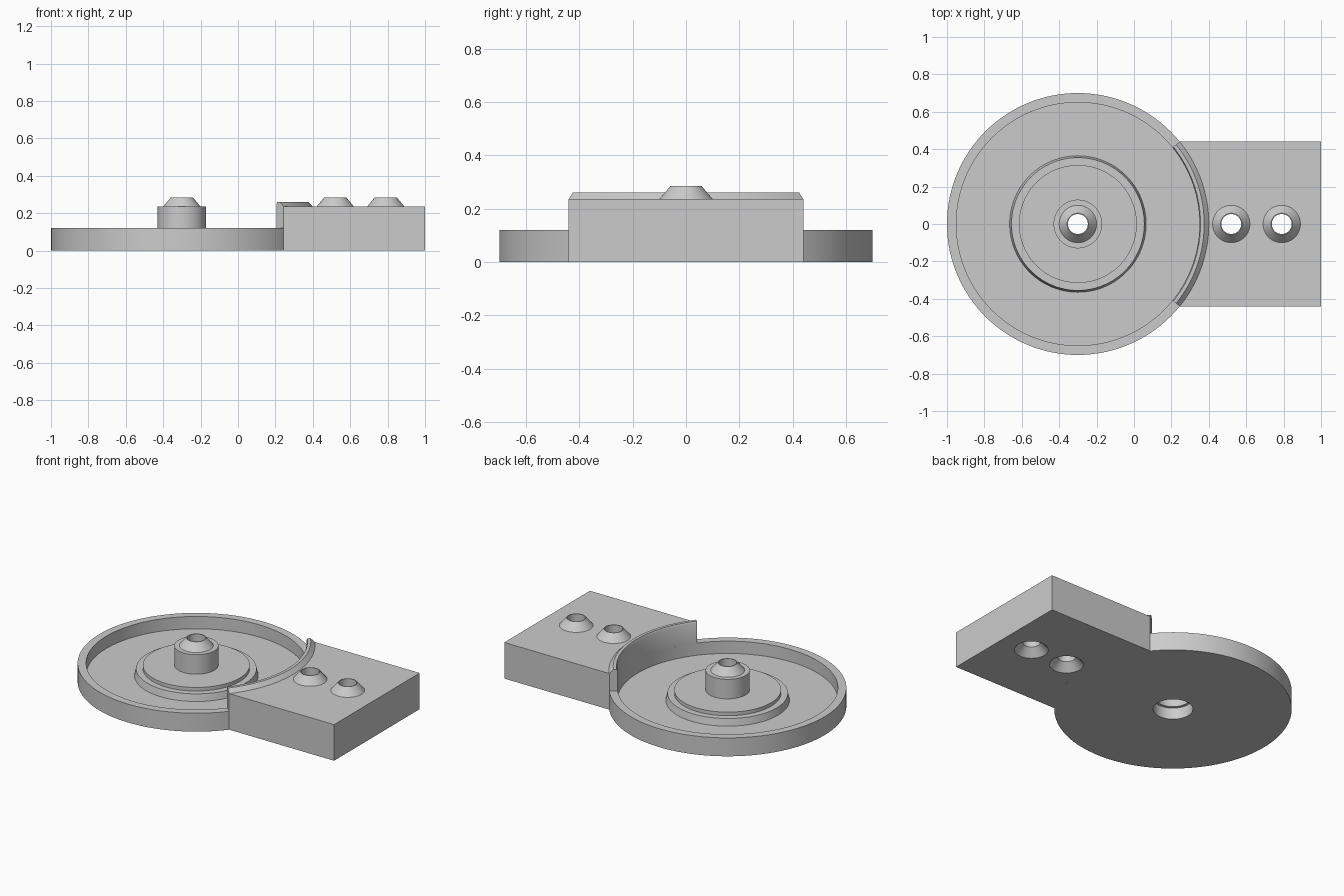
import bpy, bmesh, math

if "Cube" in bpy.data.objects:
    bpy.data.objects.remove(bpy.data.objects["Cube"], do_unlink=True)

# Single grey material
GREY = (0.6, 0.6, 0.6, 1)
grey = bpy.data.materials.new("light_grey")
grey.use_nodes = True
grey.diffuse_color = GREY
grey.node_tree.nodes["Principled BSDF"].inputs["Base Color"].default_value = GREY

# Main dimensions
DISH_X, DISH_R, DISH_H, RIM_IN = -0.30, 0.70, 0.12, 0.65
HALF_W, BLOCK_H = 0.44, 0.235
HOLE_R, BUMP_R, BUMP_TOP = 0.053, 0.10, 0.285
PEG_XS = (0.52, 0.79)
ARC = math.asin(HALF_W / DISH_R)


def finish(name, bm):
    """Turn a bmesh into a shaded object."""
    bmesh.ops.recalc_face_normals(bm, faces=bm.faces)
    mesh = bpy.data.meshes.new(name)
    bm.to_mesh(mesh)
    bm.free()
    mesh.materials.append(grey)
    ob = bpy.data.objects.new(name, mesh)
    bpy.context.collection.objects.link(ob)
    bpy.ops.object.select_all(action='DESELECT')
    ob.select_set(True)
    bpy.context.view_layer.objects.active = ob
    bpy.ops.object.shade_smooth_by_angle(angle=math.radians(30))
    return ob


def lathe(name, profile, cx, steps, start=0.0, end=math.tau):
    """Sweep a closed (radius, z) profile around a vertical axis at x = cx."""
    bm = bmesh.new()
    full = end - start > math.tau - 0.001
    rings = []
    for i in range(steps if full else steps + 1):
        a = start + (end - start) * i / steps
        rings.append([bm.verts.new((cx + r * math.cos(a), r * math.sin(a), z))
                      for r, z in profile])
    n = len(profile)
    for i in range(steps):
        a, b = rings[i], rings[(i + 1) % len(rings)]
        for j in range(n):
            k = (j + 1) % n
            bm.faces.new((a[j], b[j], b[k], a[k]))
    if not full:
        bm.faces.new(rings[0])
        bm.faces.new(rings[-1])
    return finish(name, bm)


def arc_points(cx, r, a0, a1, steps):
    return [(cx + r * math.cos(a0 + (a1 - a0) * i / steps),
             r * math.sin(a0 + (a1 - a0) * i / steps)) for i in range(steps + 1)]


# Round dish with stepped hub, hollow post and conical tip
lathe("dish_with_post", [
    (0.117, 0), (DISH_R, 0), (DISH_R, DISH_H), (RIM_IN, DISH_H),
    (RIM_IN, 0.04), (0.365, 0.04), (0.355, 0.085), (0.315, 0.085),
    (0.315, 0.108), (0.13, 0.108), (0.13, BLOCK_H), (BUMP_R, BLOCK_H),
    (0.058, BUMP_TOP), (HOLE_R, BUMP_TOP), (HOLE_R, BLOCK_H),
    (BUMP_R, 0.185), (BUMP_R, 0.075), (0.117, 0.075)], DISH_X, 128)

# Raised curved lip between dish and block
lathe("curved_lip", [
    (RIM_IN, DISH_H), (DISH_R, DISH_H), (DISH_R, BLOCK_H),
    (0.675, 0.26), (0.656, 0.26), (RIM_IN, 0.245)], DISH_X, 32, -ARC, ARC)

# Block with a concave side and round openings for the pegs
bm = bmesh.new()
loops = [arc_points(DISH_X, DISH_R, -ARC, ARC, 32) + [(1, HALF_W), (1, -HALF_W)]]
loops += [arc_points(x, BUMP_R, 0, math.tau, 48)[:-1] for x in PEG_XS]
edges = []
for loop in loops:
    vs = [bm.verts.new((x, y, 0)) for x, y in loop]
    edges += [bm.edges.new((vs[i - 1], vs[i])) for i in range(len(vs))]
bmesh.ops.triangle_fill(bm, use_beauty=True, use_dissolve=False, edges=edges)
top = bmesh.ops.extrude_face_region(bm, geom=bm.faces[:], use_keep_orig=True)
bmesh.ops.translate(bm, vec=(0, 0, BLOCK_H),
                    verts=[g for g in top["geom"] if isinstance(g, bmesh.types.BMVert)])
finish("block", bm)

# Hollow pegs: conical tip on top, countersink underneath
for side, x in zip(("inner", "outer"), PEG_XS):
    lathe(side + "_peg", [
        (BUMP_R, 0), (BUMP_R, BLOCK_H), (0.058, BUMP_TOP),
        (HOLE_R, BUMP_TOP), (HOLE_R, 0.05)], x, 48)
